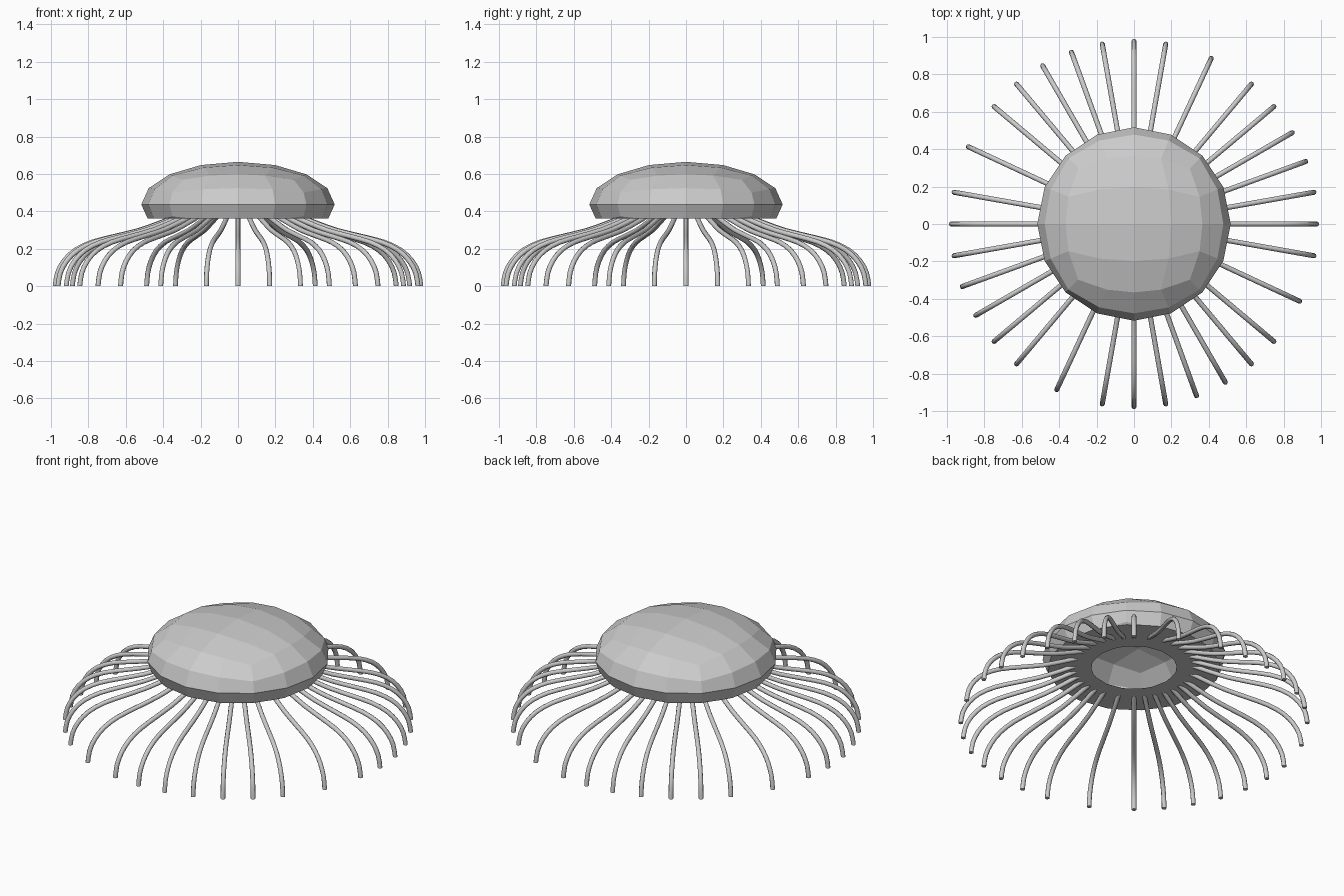
import bpy, bmesh, math
from mathutils import Vector

if "Cube" in bpy.data.objects:
    bpy.data.objects.remove(bpy.data.objects["Cube"])

grey = bpy.data.materials.new("pale_grey")
grey.diffuse_color = (0.6, 0.6, 0.6, 1)
grey.use_nodes = True
grey.node_tree.nodes["Principled BSDF"].inputs["Base Color"].default_value = grey.diffuse_color

R, H, MID, BASE = 0.517, 0.228, 0.437, 0.362   # dome radius, height, widest level, underside


def make_object(name, bm):
    me = bpy.data.meshes.new(name)
    bm.to_mesh(me)
    bm.free()
    me.materials.append(grey)
    ob = bpy.data.objects.new(name, me)
    bpy.context.collection.objects.link(ob)
    return ob


# Dome: subdivided cube rounded into a flattened ball, cut flat underneath
bm = bmesh.new()
bmesh.ops.create_cube(bm, size=2)
bmesh.ops.subdivide_edges(bm, edges=bm.edges[:], cuts=3, use_grid_fill=True)
for v in bm.verts:
    d = Vector([math.tan(c * math.pi / 4) for c in v.co]).normalized()
    v.co = (d.x * R, d.y * R, MID + d.z * H)
bmesh.ops.bisect_plane(bm, geom=bm.verts[:] + bm.edges[:] + bm.faces[:], dist=1e-5,
                       plane_co=(0, 0, BASE), plane_no=(0, 0, -1), clear_outer=True)

# Flat underside ring with a round opening
rim = [e for e in bm.edges if e.is_boundary]
ring = bmesh.ops.extrude_edge_only(bm, edges=rim)["geom"]
for v in ring:
    if isinstance(v, bmesh.types.BMVert):
        flat = Vector((v.co.x, v.co.y, 0)).normalized() * 0.24
        v.co = (flat.x, flat.y, BASE)
bmesh.ops.recalc_face_normals(bm, faces=bm.faces[:])
make_object("dome", bm)

# Legs: one swept tube profile repeated around the dome
PATH = [(0.33, 0.372), (0.42, 0.337), (0.53, 0.298), (0.66, 0.266), (0.78, 0.235),
        (0.87, 0.192), (0.93, 0.135), (0.965, 0.07), (0.977, 0)]
TUBE, SIDES = 0.0135, 8


def spline(t):
    # smooth point along the path
    i = min(int(t), len(PATH) - 2)
    f = t - i
    p = [Vector(PATH[max(0, min(len(PATH) - 1, i + k))]) for k in (-1, 0, 1, 2)]
    return 0.5 * (2 * p[1] + (p[2] - p[0]) * f + (2 * p[0] - 5 * p[1] + 4 * p[2] - p[3]) * f * f
                  + (3 * p[1] - p[0] - 3 * p[2] + p[3]) * f ** 3)


def make_leg(name, angle):
    bm = bmesh.new()
    out = Vector((math.cos(angle), math.sin(angle), 0))
    side = Vector((-out.y, out.x, 0))
    steps = 2 * (len(PATH) - 1)
    pts = [spline(k / 2) for k in range(steps + 1)]
    rings = []
    for k, p in enumerate(pts):
        t = (pts[min(k + 1, steps)] - pts[max(k - 1, 0)]).normalized()
        if k == steps:
            t = Vector((0, -1))
        normal = out * -t.y + Vector((0, 0, t.x))
        centre = out * p.x + Vector((0, 0, p.y))
        rings.append([bm.verts.new(centre + TUBE * (math.cos(a) * normal + math.sin(a) * side))
                      for a in (2 * math.pi * j / SIDES for j in range(SIDES))])
    for a, b in zip(rings, rings[1:]):
        for j in range(SIDES):
            n = (j + 1) % SIDES
            bm.faces.new((a[j], a[n], b[n], b[j])).smooth = True
    bm.faces.new(rings[0])
    bm.faces.new(rings[-1])
    bmesh.ops.recalc_face_normals(bm, faces=bm.faces[:])
    make_object(name, bm)


for quarter in range(4):
    for k, deg in enumerate((0, 10, 20, 30, 40, 50, 65, 80)):
        make_leg(f"leg_{quarter * 8 + k + 1}", math.radians(deg + 90 * quarter))
